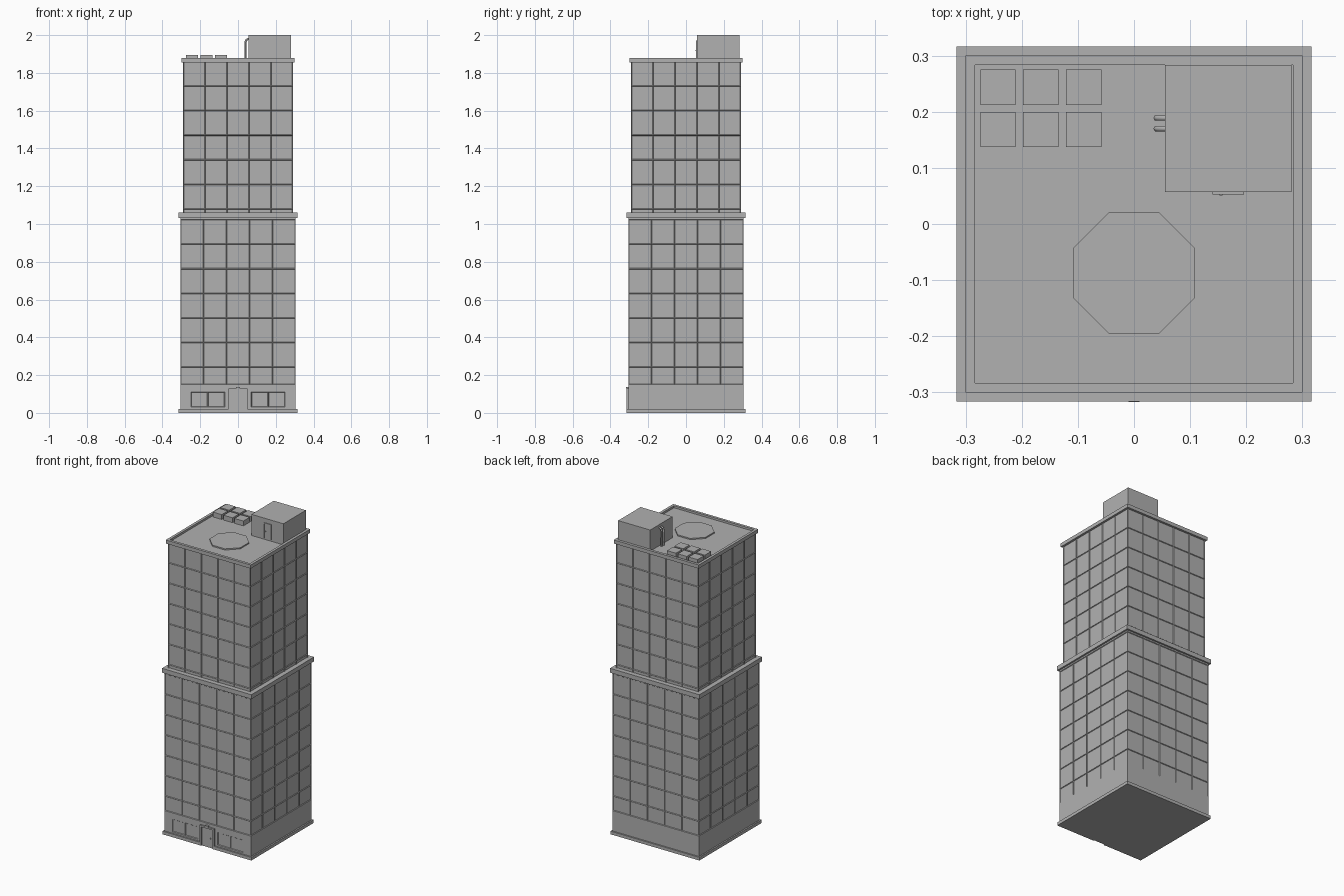
import bpy, bmesh, math
from mathutils import Matrix, Vector

cube = bpy.data.objects.get("Cube")
if cube:
    bpy.data.objects.remove(cube, do_unlink=True)

grey = bpy.data.materials.new("plain grey")
grey.use_nodes = True
colour = (0.44, 0.44, 0.44, 1)
grey.diffuse_color = colour
grey.node_tree.nodes["Principled BSDF"].inputs["Base Color"].default_value = colour


def finish(name, bm):
    mesh = bpy.data.meshes.new(name)
    bm.to_mesh(mesh)
    bm.free()
    mesh.materials.append(grey)
    obj = bpy.data.objects.new(name, mesh)
    bpy.context.scene.collection.objects.link(obj)
    return obj


def add_box(bm, x, y, z):
    size = [b - a for a, b in (x, y, z)]
    mid = [(a + b) / 2 for a, b in (x, y, z)]
    m = Matrix.Translation(mid) @ Matrix.Diagonal((*size, 1))
    bmesh.ops.create_cube(bm, size=1, matrix=m)


def box(name, x, y, z):
    bm = bmesh.new()
    add_box(bm, x, y, z)
    return finish(name, bm)


def add_wall(bm, xs, zs, half, turn, is_window):
    """One wall divided at xs and zs, with the window cells recessed."""
    rot = Matrix.Rotation(turn * math.pi / 2, 3, 'Z')
    grid = [[bm.verts.new(rot @ Vector((x, -half, z))) for x in xs] for z in zs]
    windows = []
    for j in range(len(zs) - 1):
        for i in range(len(xs) - 1):
            f = bm.faces.new((grid[j][i], grid[j][i + 1],
                              grid[j + 1][i + 1], grid[j + 1][i]))
            f.normal_update()
            if is_window(i, j):
                windows.append(f)
    if windows:
        bmesh.ops.inset_individual(bm, faces=windows, thickness=0.004, depth=-0.004)


def tower(name, half, zs):
    """Four walls of five window bays each."""
    bm = bmesh.new()
    xs = [half * (2 * i / 5 - 1) for i in range(6)]
    for turn in range(4):
        add_wall(bm, xs, zs, half, turn, lambda i, j: j < len(zs) - 2 or zs[-1] > 1.5)
    return finish(name, bm)


def ring(name, outer, inner, z0, z1):
    """Square band, open in the middle."""
    bm = bmesh.new()
    loops = []
    for half, z in ((outer, z0), (outer, z1), (inner, z1), (inner, z0)):
        loops.append([bm.verts.new((sx * half, sy * half, z))
                      for sx, sy in ((-1, -1), (1, -1), (1, 1), (-1, 1))])
    for k in range(4):
        a, b = loops[k], loops[(k + 1) % 4]
        for i in range(4):
            n = (i + 1) % 4
            bm.faces.new((a[i], a[n], b[n], b[i]))
    return finish(name, bm)


LOW, UP, FLOOR = 0.305, 0.29, 0.13

# Ground floor, with shop windows on the front only
bm = bmesh.new()
shop = [0.07, 0.16, 0.25, LOW]
xs = [-x for x in reversed(shop)] + shop
add_wall(bm, xs, [0, 0.03, 0.11, 0.15], LOW, 0,
         lambda i, j: j == 1 and i in (1, 2, 4, 5))
for turn in (1, 2, 3):
    add_wall(bm, [-LOW, LOW], [0, 0.15], LOW, turn, lambda i, j: False)
bm.faces.new([bm.verts.new((x * LOW, y * LOW, 0))
              for x, y in ((-1, -1), (-1, 1), (1, 1), (1, -1))])
finish("ground_floor", bm)

# Plinth strips, broken at the entrance
bm = bmesh.new()
P = 0.314
for s in (-1, 1):
    add_box(bm, sorted((s * LOW, s * P)), (-P, P), (0, 0.02))
    add_box(bm, sorted((s * 0.05, s * LOW)), (-P, -LOW), (0, 0.02))
add_box(bm, (-LOW, LOW), (LOW, P), (0, 0.02))
finish("plinth", bm)

# Lower and upper storeys
tower("lower_storeys", LOW, [0.15] + [0.243 + FLOOR * i for i in range(7)] + [1.035])
tower("upper_storeys", UP, [1.055] + [1.08 + FLOOR * i for i in range(6)] + [1.858])

# Ledge between the two tiers, roof deck and parapet
box("ledge", (-0.316, 0.316), (-0.316, 0.316), (1.032, 1.06))
box("roof_deck", (-0.285, 0.285), (-0.285, 0.285), (1.855, 1.865))
ring("parapet", 0.3, 0.283, 1.855, 1.878)

# Street entrance: leaf, frame, handle and lamp
box("entrance_door", (-0.04, 0.04), (-0.308, -0.304), (0, 0.12))
bm = bmesh.new()
for s in (-1, 1):
    add_box(bm, sorted((s * 0.04, s * 0.05)), (-0.315, -0.304), (0, 0.13))
add_box(bm, (-0.04, 0.04), (-0.315, -0.304), (0.12, 0.13))
finish("entrance_frame", bm)
box("entrance_handle", (0.018, 0.024), (-0.312, -0.307), (0.055, 0.063))
box("entrance_lamp", (-0.01, 0.01), (-0.317, -0.304), (0.128, 0.138))

# Stair house on the roof with its door
box("stair_house", (0.055, 0.281), (0.057, 0.283), (1.86, 2.0))
bm = bmesh.new()
for x in ((0.14, 0.147), (0.189, 0.196)):
    add_box(bm, x, (0.053, 0.058), (1.875, 1.972))
add_box(bm, (0.147, 0.189), (0.053, 0.058), (1.965, 1.972))
finish("stair_house_frame", bm)
box("stair_house_door", (0.147, 0.189), (0.055, 0.058), (1.875, 1.965))
box("stair_house_handle", (0.152, 0.158), (0.051, 0.056), (1.915, 1.921))

# Bent pipes on the side of the stair house
for n, y in enumerate((0.17, 0.189)):
    curve = bpy.data.curves.new("pipe", 'CURVE')
    curve.dimensions = '3D'
    curve.bevel_depth = 0.0055
    curve.bevel_resolution = 1
    curve.use_fill_caps = True
    path = [(0.04, 1.862), (0.04, 1.965), (0.044, 1.975), (0.058, 1.98)]
    spline = curve.splines.new('POLY')
    spline.points.add(len(path) - 1)
    for p, (x, z) in zip(spline.points, path):
        p.co = (x, y, z, 1)
    curve.materials.append(grey)
    bpy.context.scene.collection.objects.link(
        bpy.data.objects.new(f"pipe_{n + 1}", curve))

# Six cooling units
for i in range(3):
    for j in range(2):
        x, y = -0.274 + 0.0765 * i, 0.137 + 0.075 * j
        box(f"cooling_unit_{i * 2 + j + 1}", (x, x + 0.063), (y, y + 0.063), (1.862, 1.896))

# Octagonal landing pad
bm = bmesh.new()
pad = Matrix.Translation((0, -0.087, 1.868)) @ Matrix.Rotation(math.pi / 8, 4, 'Z')
bmesh.ops.create_cone(bm, cap_ends=True, segments=8, radius1=0.117, radius2=0.117,
                      depth=0.01, matrix=pad)
finish("landing_pad", bm)
